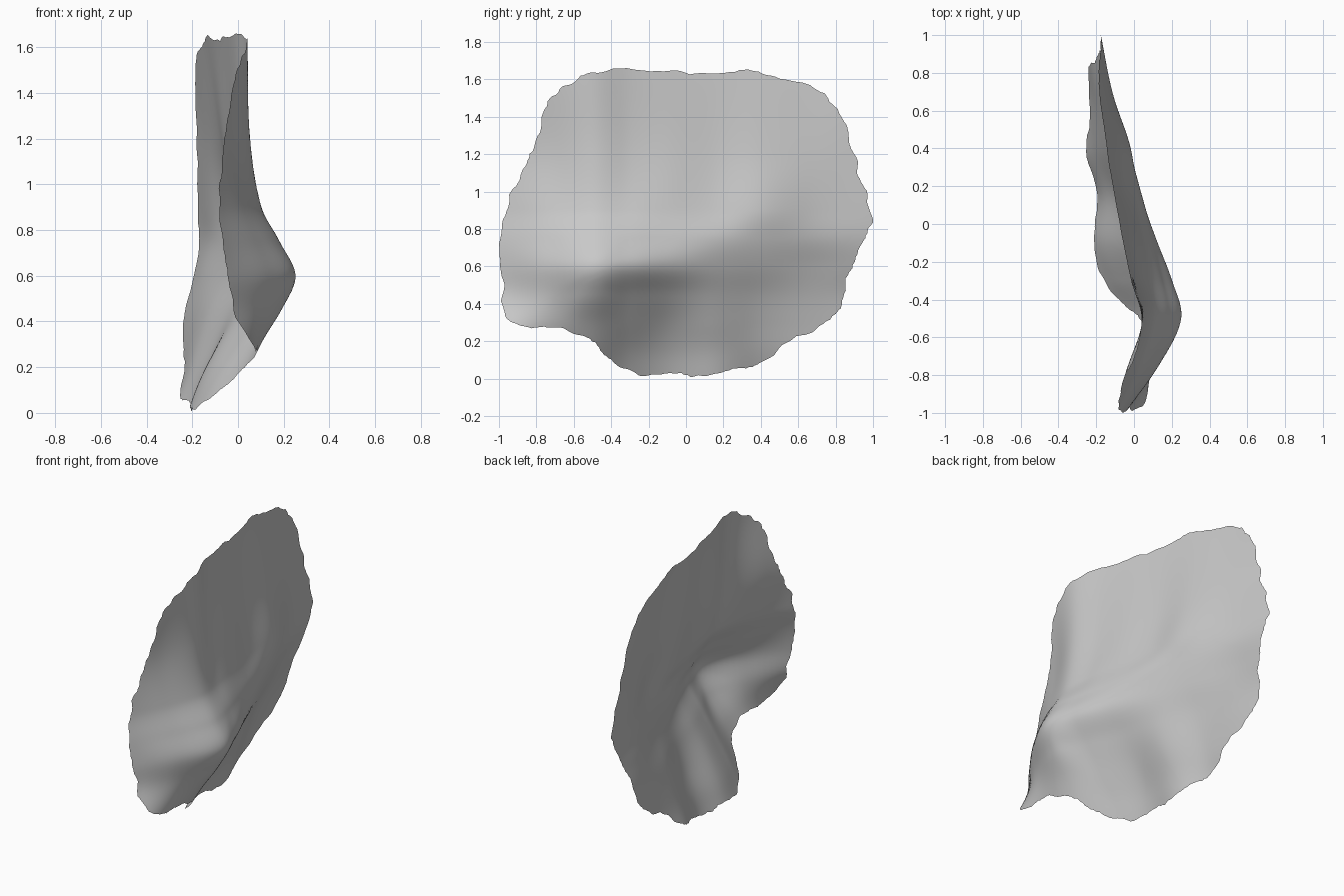
import bpy, bmesh, math, random

random.seed(4)
cube = bpy.data.objects.get("Cube")
if cube:
    bpy.data.objects.remove(cube, do_unlink=True)

# Ragged rim of the petal, seen from its side (y, z)
RIM = [(1, .85), (.95, 1.02), (.9, 1.18), (.82, 1.42), (.7, 1.54), (.5, 1.61),
       (.33, 1.65), (.12, 1.63), (-.12, 1.65), (-.45, 1.64), (-.6, 1.59),
       (-.73, 1.5), (-.8, 1.3), (-.86, 1.13), (-.93, 1), (-.99, .8),
       (-.98, .55), (-.96, .34), (-.85, .28), (-.68, .27), (-.5, .2),
       (-.4, .1), (-.25, .02), (-.05, .03), (.05, .01), (.25, .05), (.4, .08),
       (.55, .2), (.68, .26), (.82, .38), (.87, .55), (.94, .72)]

# Bulge of the sheet: x at stations along y (columns) and z (rows)
YS = [-1, -.75, -.5, -.3, -.1, .15, .4, .7, 1]
ZS = [0, .15, .3, .45, .6, .75, .9, 1.2, 1.6]
BULGE = [[.15, 0, -.1, -.18, -.22, -.2, -.29, -.3, -.32],
         [.11, .04, 0, -.1, -.16, -.16, -.23, -.26, -.29],
         [.05, .09, .09, 0, -.08, -.1, -.18, -.23, -.28],
         [-.03, .11, .19, .1, .02, -.04, -.13, -.2, -.26],
         [-.05, .13, .25, .2, .12, .02, -.07, -.16, -.21],
         [-.07, .08, .18, .15, .1, .04, -.03, -.12, -.18],
         [-.1, .02, .1, .08, .05, 0, -.02, -.12, -.18],
         [-.12, -.03, .05, .02, -.01, -.06, -.08, -.14, -.2],
         [-.06, 0, .04, -.01, -.05, -.1, -.14, -.19, -.22]]


def spline(xs, vs, x):
    """Smooth curve through (xs, vs), evaluated at x."""
    last = len(xs) - 1
    i = max(k for k in range(last) if k == 0 or xs[k] <= x)

    def slope(k):
        a, b = max(k - 1, 0), min(k + 1, last)
        return (vs[b] - vs[a]) / (xs[b] - xs[a])

    h = xs[i + 1] - xs[i]
    t = (x - xs[i]) / h
    s = 1 - t
    return (vs[i] * (1 + 2 * t) * s * s + vs[i + 1] * (3 - 2 * t) * t * t
            + h * (slope(i) * t * s * s - slope(i + 1) * s * t * t))


def sheet_x(y, z):
    base = spline(ZS, [spline(YS, row, y) for row in BULGE], z)
    # soft folds fanning out from the highest point
    dy, dz = y + .5, z - .58
    r = math.hypot(dy, dz)
    return base + .003 * min(r, .6) * math.sin(9 * math.atan2(dz, dy))


# Rim outline, subdivided and roughened
STEPS, RINGS = 9, 30
n = len(RIM)
rim = []
for i in range(n):
    p = [RIM[(i + k - 1) % n] for k in range(4)]
    for j in range(STEPS):
        rim.append([spline([-1, 0, 1, 2], [q[a] for q in p], j / STEPS)
                    for a in (0, 1)])
rough = [random.uniform(-.012, .012) for _ in rim]
rough = [(rough[i - 2] + rough[i - 1] + rough[i]) / 2 for i in range(len(rim))]

# Petal: rings of vertices growing from the centre to the rim
bm = bmesh.new()
CY, CZ = 0, .8
rings = []
for r in range(1, RINGS + 1):
    t = r / RINGS
    ring = []
    for (y, z), e in zip(rim, rough):
        k = t * (1 + e * t ** 10)
        py, pz = CY + (y - CY) * k, CZ + (z - CZ) * k
        py, pz = min(max(py, -1), 1), max(pz, 0)
        ring.append(bm.verts.new((sheet_x(py, pz), py, pz)))
    rings.append(ring)
centre = bm.verts.new((sheet_x(CY, CZ), CY, CZ))
m = len(rim)
for i in range(m):
    j = (i + 1) % m
    bm.faces.new((centre, rings[0][i], rings[0][j]))
    for a, b in zip(rings, rings[1:]):
        bm.faces.new((a[i], b[i], b[j], a[j]))
for f in bm.faces:
    f.smooth = True
mesh = bpy.data.meshes.new("petal")
bm.to_mesh(mesh)
bm.free()
petal = bpy.data.objects.new("petal", mesh)
bpy.context.collection.objects.link(petal)

# Plain grey
mat = bpy.data.materials.new("grey")
mat.use_nodes = True
grey = (.58, .58, .58, 1)
mat.diffuse_color = grey
mat.node_tree.nodes["Principled BSDF"].inputs["Base Color"].default_value = grey
mesh.materials.append(mat)
